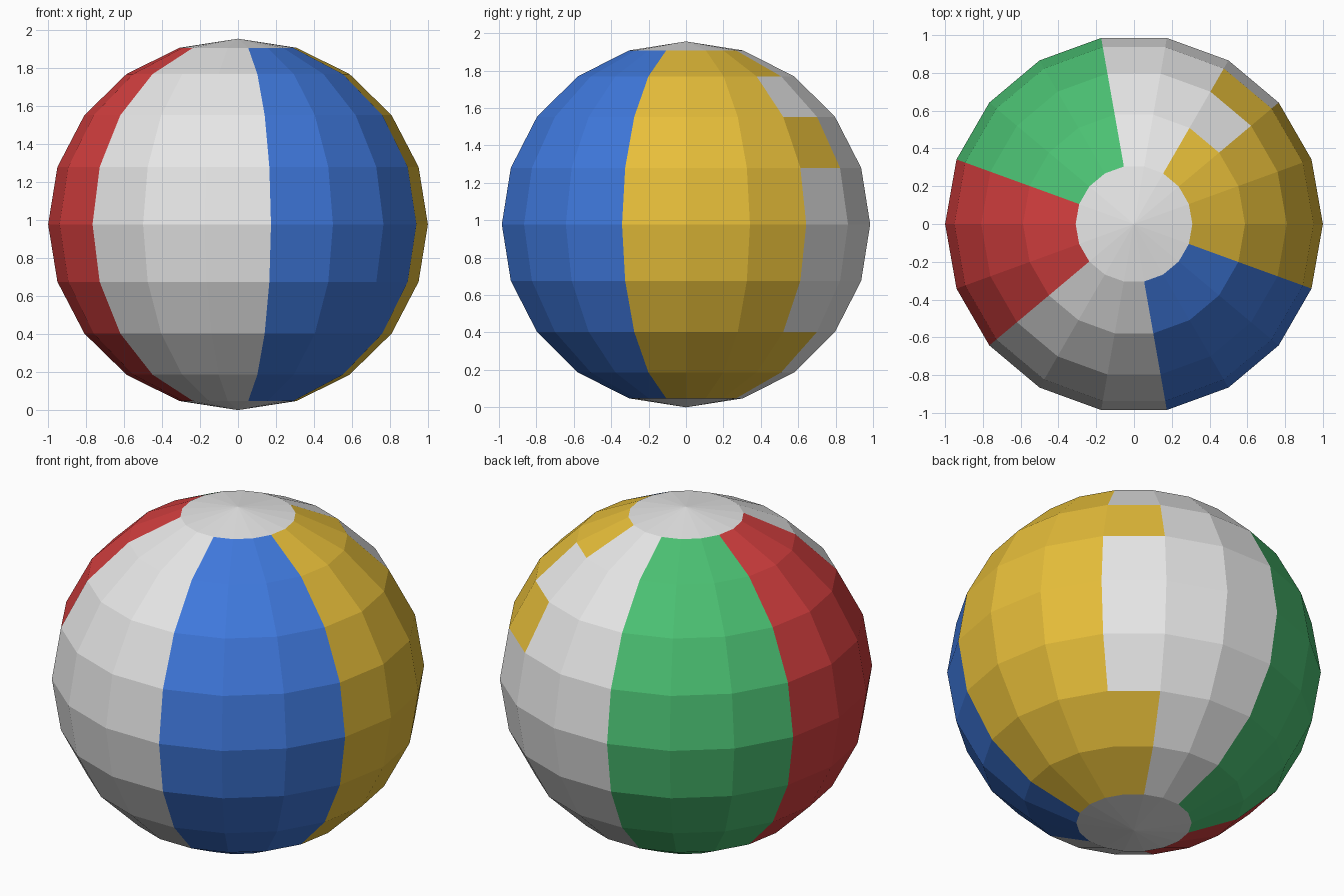
import bpy
import bmesh
from math import atan2, degrees, radians
from mathutils import Matrix

cube = bpy.data.objects.get("Cube")
if cube:
    bpy.data.objects.remove(cube, do_unlink=True)

SEGMENTS, RINGS = 18, 10
HALF_HEIGHT = 0.978  # slightly squashed ball


def make_material(name, rgb):
    mat = bpy.data.materials.new(name)
    mat.use_nodes = True
    colour = (*rgb, 1.0)
    mat.diffuse_color = colour
    mat.node_tree.nodes["Principled BSDF"].inputs["Base Color"].default_value = colour
    return mat


palette = {
    "white": (0.80, 0.80, 0.80),
    "yellow": (0.85, 0.55, 0.045),
    "green": (0.07, 0.53, 0.17),
    "red": (0.67, 0.05, 0.05),
    "blue": (0.05, 0.19, 0.72),
}
names = list(palette)

# Panels counter-clockwise, each a sixth of a turn, the first starting at -10 degrees
panels = ["yellow", "white", "green", "red", "white", "blue"]

mesh = bpy.data.meshes.new("beach_ball")
for name, rgb in palette.items():
    mesh.materials.append(make_material(name, rgb))

# Low-poly ball
bm = bmesh.new()
bmesh.ops.create_uvsphere(bm, u_segments=SEGMENTS, v_segments=RINGS, radius=1.0)
bmesh.ops.rotate(bm, verts=bm.verts, matrix=Matrix.Rotation(radians(10), 3, "Z"))
bmesh.ops.scale(bm, verts=bm.verts, vec=(1, 1, HALF_HEIGHT))
bmesh.ops.translate(bm, verts=bm.verts, vec=(0, 0, HALF_HEIGHT))

# White end caps, coloured panels between them
for face in bm.faces:
    face.smooth = False
    centre = face.calc_center_median()
    if len(face.verts) == 3:
        colour = "white"
    else:
        turn = (degrees(atan2(centre.y, centre.x)) + 10) % 360
        colour = panels[int(turn // 60)]
    face.material_index = names.index(colour)

bm.to_mesh(mesh)
bm.free()

ball = bpy.data.objects.new("beach_ball", mesh)
bpy.context.collection.objects.link(ball)
